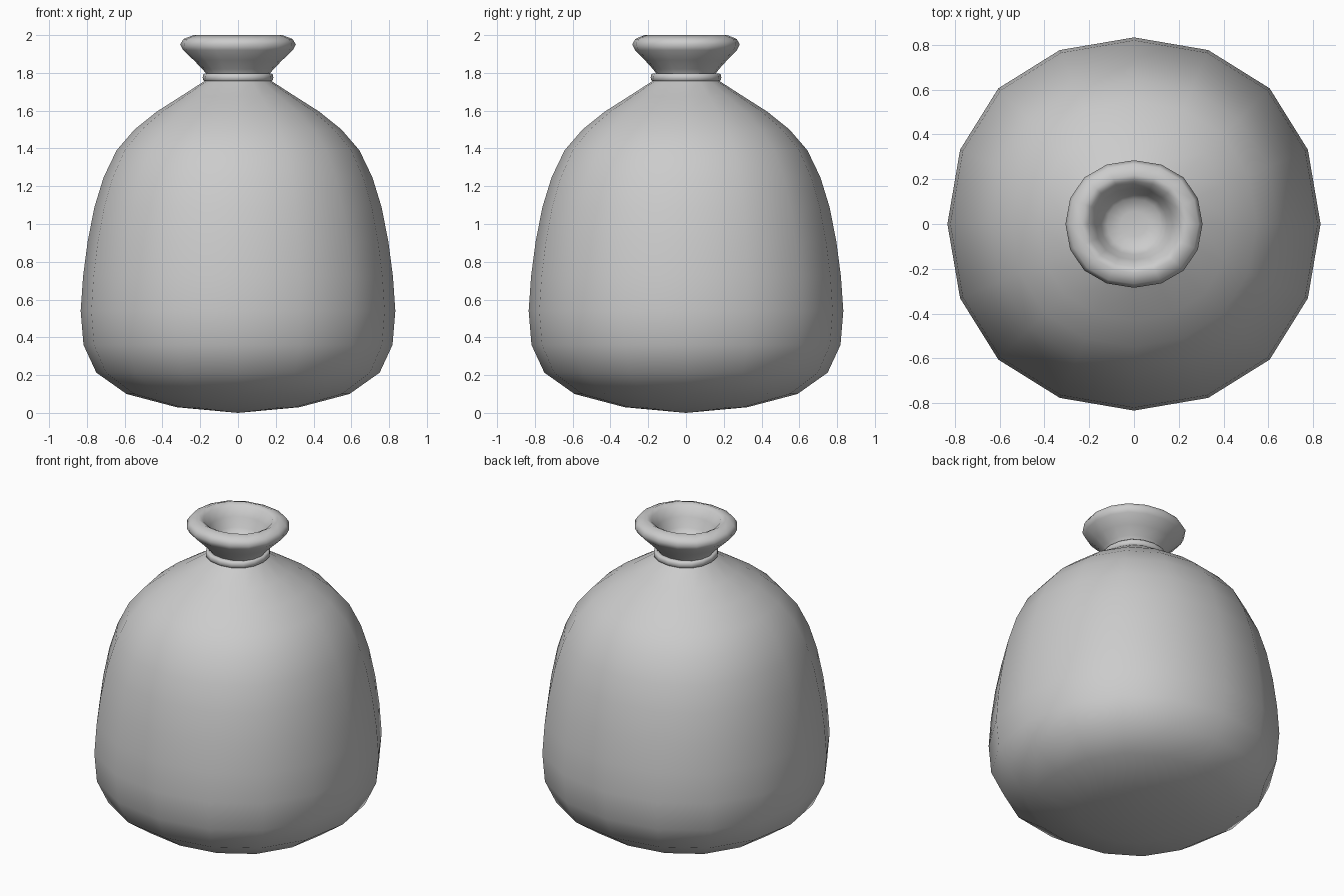
import bpy, bmesh

if "Cube" in bpy.data.objects:
    bpy.data.objects.remove(bpy.data.objects["Cube"])

# Rounded-square 16-sided cross-section (one quarter, turned four times)
QUARTER = [(1, 0), (0.932, 0.398), (0.727, 0.727), (0.398, 0.932)]
SECTION = []
for turn in range(4):
    for x, y in QUARTER:
        for _ in range(turn):
            x, y = -y, x
        SECTION.append((x, y))


def loft(name, profile, y_scale=1.0, closed=False):
    """Sweep a (radius, height) profile round z; radius 0 makes a pole."""
    bm = bmesh.new()
    rings = []
    for r, z in profile:
        if r == 0:
            rings.append([bm.verts.new((0, 0, z))] * 16)
        else:
            rings.append([bm.verts.new((r * x, r * y * y_scale, z))
                          for x, y in SECTION])
    pairs = list(zip(rings, rings[1:]))
    if closed:
        pairs.append((rings[-1], rings[0]))
    for a, b in pairs:
        for i in range(16):
            j = (i + 1) % 16
            corners = list(dict.fromkeys((a[i], a[j], b[j], b[i])))
            bm.faces.new(corners)
    bmesh.ops.recalc_face_normals(bm, faces=bm.faces)
    for f in bm.faces:
        f.smooth = True
    mesh = bpy.data.meshes.new(name)
    bm.to_mesh(mesh)
    bm.free()
    obj = bpy.data.objects.new(name, mesh)
    bpy.context.collection.objects.link(obj)
    return obj


# Bulging sack body, from the underside up to the gathered neck
loft("sack_body", [
    (0, 0.0), (0.325, 0.03), (0.59, 0.10), (0.75, 0.213), (0.818, 0.36),
    (0.833, 0.54), (0.82, 0.725), (0.796, 0.907), (0.76, 1.09),
    (0.712, 1.246), (0.643, 1.39), (0.548, 1.50), (0.43, 1.595),
    (0.304, 1.675), (0.18, 1.755), (0.155, 1.775)])

# Tie band around the neck
loft("neck_tie", [
    (0.15, 1.755), (0.176, 1.755), (0.185, 1.762), (0.187, 1.776),
    (0.185, 1.79), (0.176, 1.797), (0.15, 1.797)], closed=True)

# Flared mouth: outer flare, rolled lip, then the hollow inside
loft("sack_mouth", [
    (0.16, 1.77), (0.168, 1.795), (0.188, 1.82), (0.235, 1.868),
    (0.29, 1.92), (0.306, 1.952), (0.288, 1.98), (0.235, 2.0),
    (0.205, 1.985), (0.172, 1.93), (0.147, 1.87), (0.12, 1.837),
    (0.06, 1.826), (0, 1.825)], y_scale=0.93)
